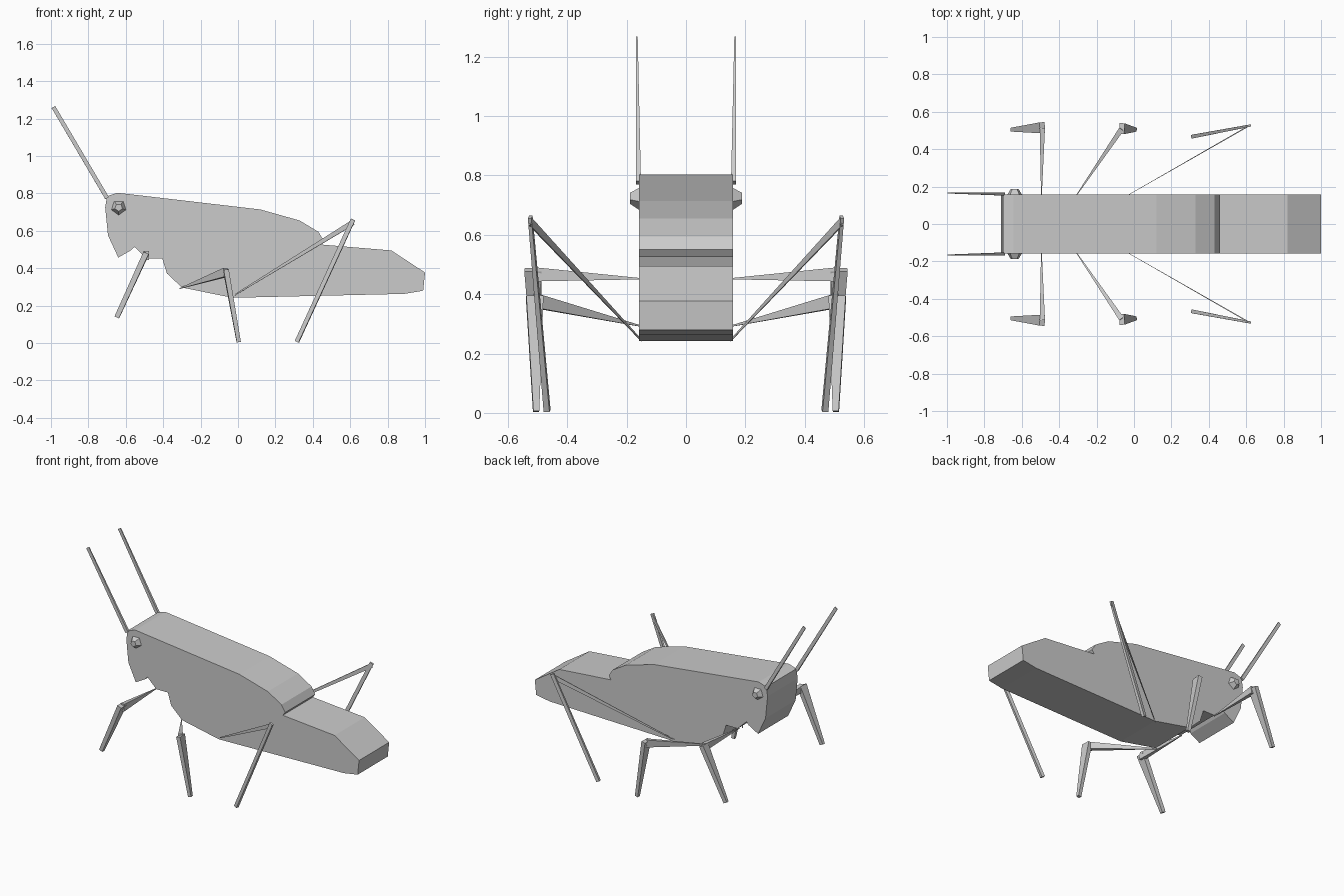
import bpy, bmesh
from math import pi, sin, cos
from mathutils import Vector

if "Cube" in bpy.data.objects:
    bpy.data.objects.remove(bpy.data.objects["Cube"])

HALF = 0.158


def make(name, verts, faces):
    me = bpy.data.meshes.new(name)
    me.from_pydata(verts, [], faces)
    bm = bmesh.new()
    bm.from_mesh(me)
    bmesh.ops.recalc_face_normals(bm, faces=bm.faces)
    bm.to_mesh(me)
    bm.free()
    ob = bpy.data.objects.new(name, me)
    bpy.context.collection.objects.link(ob)
    return ob


def loft(name, a, b):
    """Closed solid between two rings with equal point counts."""
    n = len(a)
    sides = [(i, (i + 1) % n, n + (i + 1) % n, n + i) for i in range(n)]
    return make(name, a + b, sides + [tuple(range(n)), tuple(range(n, 2 * n))])


def strut(name, a, b, wa, wb):
    """Tapered bar from a to b; w = half width (level, upright)."""
    a, b = Vector(a), Vector(b)
    d = (b - a).normalized()
    across = d.cross(Vector((0, 0, 1))).normalized()
    up = across.cross(d)

    def ring(p, w):
        return [p + across * w[0] * s + up * w[1] * t
                for s, t in ((-1, -1), (1, -1), (1, 1), (-1, 1))]
    return loft(name, ring(a, wa), ring(b, wb))


# Body: one side profile with head, folded wings and abdomen
profile = [(-0.70, 0.785), (-0.645, 0.803), (-0.59, 0.797), (0.12, 0.714),
           (0.33, 0.655), (0.43, 0.595), (0.457, 0.55), (0.44, 0.527),
           (0.82, 0.495), (1.0, 0.377), (0.99, 0.28), (0.89, 0.263),
           (-0.03, 0.242), (-0.30, 0.297), (-0.38, 0.372), (-0.405, 0.452),
           (-0.49, 0.452), (-0.555, 0.515), (-0.57, 0.497), (-0.64, 0.457),
           (-0.695, 0.575), (-0.71, 0.725)]
loft("body", [(x, -HALF, z) for x, z in profile],
     [(x, HALF, z) for x, z in profile])

for side, s in (("right", -1), ("left", 1)):
    # Eye: five-sided stud
    def pentagon(r, y):
        return [(-0.638 + r * sin(i * 2 * pi / 5), s * y,
                 0.725 - r * cos(i * 2 * pi / 5)) for i in range(5)]
    loft("eye_" + side, pentagon(0.046, 0.15), pentagon(0.021, 0.188))

    # Antenna
    strut("antenna_" + side, (-0.70, s * 0.160, 0.775), (-0.987, s * 0.166, 1.262),
          (0.008, 0.011), (0.003, 0.011))

    # Legs: hip, knee, foot, and half widths of femur and shin
    legs = [
        ("front", (-0.495, 0.15, 0.452), (-0.49, 0.515, 0.467), (-0.648, 0.505, 0.137),
         (0.002, 0.002), (0.014, 0.024), (0.029, 0.015), (0.010, 0.013)),
        ("middle", (-0.31, 0.15, 0.292), (-0.065, 0.51, 0.378), (0.004, 0.505, 0.005),
         (0.002, 0.002), (0.014, 0.024), (0.029, 0.014), (0.010, 0.011)),
        ("hind", (-0.04, 0.15, 0.244), (0.615, 0.525, 0.645), (0.315, 0.468, 0.007),
         (0.001, 0.003), (0.003, 0.014), (0.006, 0.012), (0.010, 0.011)),
    ]
    for part, hip, knee, foot, w0, w1, w2, w3 in legs:
        hip, knee, foot = [(x, s * y, z) for x, y, z in (hip, knee, foot)]
        strut(f"{part}_femur_{side}", hip, knee, w0, w1)
        top = Vector(knee) + Vector((0, 0, 0.015))
        strut(f"{part}_shin_{side}", top, foot, w2, w3)
